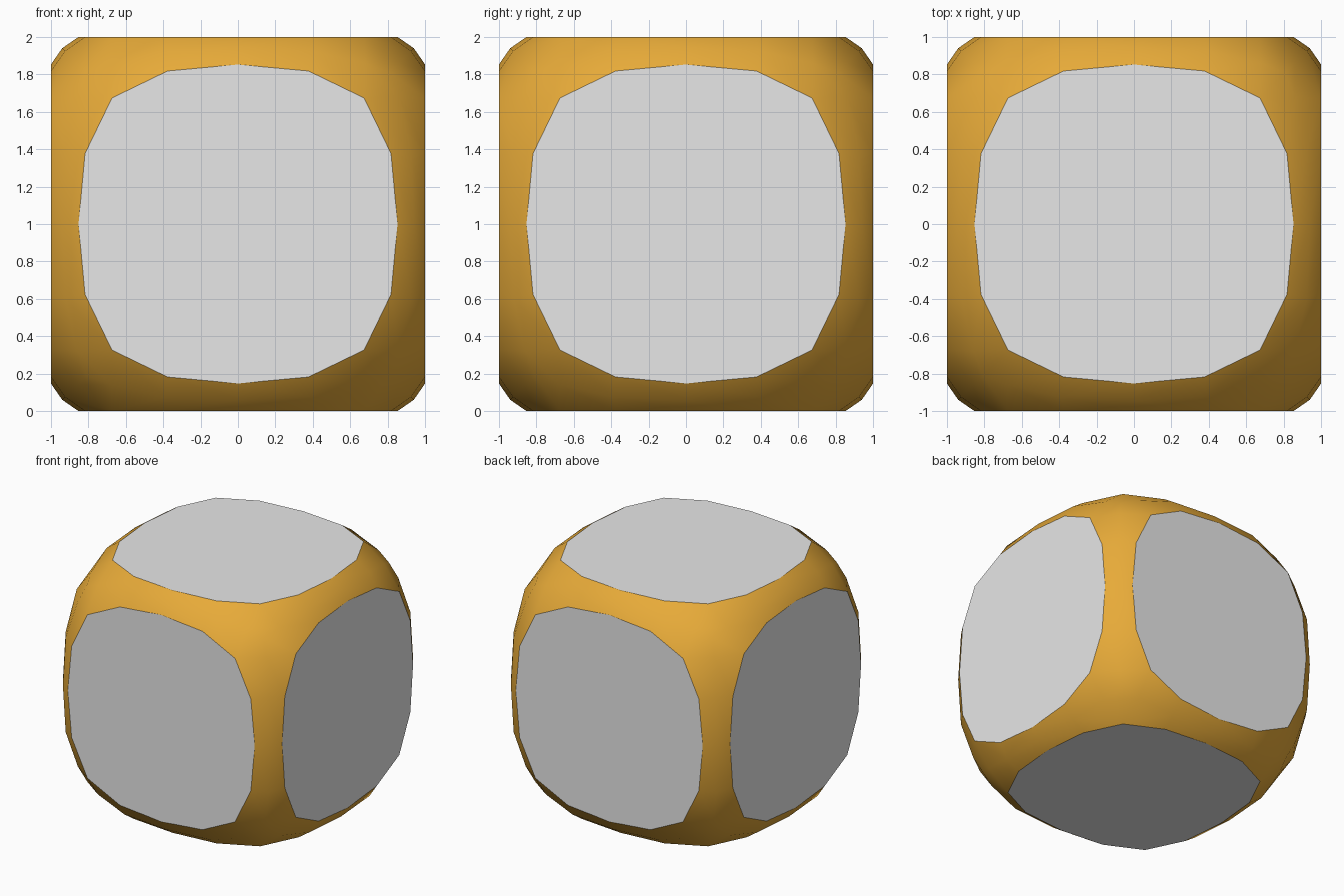
import bpy
import bmesh
from mathutils import Vector

cube = bpy.data.objects.get("Cube")
if cube:
    bpy.data.objects.remove(cube, do_unlink=True)


def make_material(name, rgb):
    mat = bpy.data.materials.new(name)
    mat.use_nodes = True
    color = (*rgb, 1.0)
    mat.diffuse_color = color
    mat.node_tree.nodes["Principled BSDF"].inputs["Base Color"].default_value = color
    return mat


gold = make_material("gold", (0.83, 0.42, 0.042))
light_grey = make_material("light_grey", (0.8, 0.8, 0.8))

# Rounded profile of one octant, keyed by lattice steps sorted high to low
ROUNDED = {
    (3, 2, 0): (1, 0.853, 0),
    (3, 2, 1): (1, 0.818, 0.377),
    (3, 2, 2): (1, 0.674, 0.674),
    (3, 3, 0): (0.94, 0.94, 0),
    (3, 3, 1): (0.925, 0.925, 0.39),
    (3, 3, 2): (0.86, 0.86, 0.68),
    (3, 3, 3): (0.81, 0.81, 0.81),
}


def rounded_position(co):
    """Move a cube lattice point onto the rounded block."""
    steps = [round(c * 3) for c in co]
    order = sorted(range(3), key=lambda axis: -abs(steps[axis]))
    key = tuple(abs(steps[axis]) for axis in order)
    target = ROUNDED.get(key)
    if target is None:
        target = (1, key[1] * 0.38, key[2] * 0.38)
    result = Vector()
    for axis, value in zip(order, target):
        result[axis] = value if steps[axis] >= 0 else -value
    return result


# Block: a gridded cube, rounded at edges and corners
bm = bmesh.new()
bmesh.ops.create_cube(bm, size=2)
bmesh.ops.subdivide_edges(bm, edges=bm.edges[:], cuts=5, use_grid_fill=True)
for vert in bm.verts:
    vert.co = rounded_position(vert.co)

# Flat panels: merge the level part of every side into one face
for axis in range(3):
    for side in (-1, 1):
        level = [f for f in bm.faces
                 if all(abs(v.co[axis] - side) < 0.001 for v in f.verts)]
        bmesh.ops.dissolve_faces(bm, faces=level, use_verts=False)
loose = [v for v in bm.verts if not v.link_faces]
bmesh.ops.delete(bm, geom=loose, context="VERTS")

# Grey flat panels, smooth gold rim, crisp line between them
bm.normal_update()
for face in bm.faces:
    panel = len(face.verts) > 4
    face.material_index = 1 if panel else 0
    face.smooth = not panel
for edge in bm.edges:
    edge.smooth = len({f.material_index for f in edge.link_faces}) == 1

bmesh.ops.translate(bm, verts=bm.verts[:], vec=(0, 0, 1))
mesh = bpy.data.meshes.new("rounded_block")
bm.to_mesh(mesh)
bm.free()
mesh.materials.append(gold)
mesh.materials.append(light_grey)
block = bpy.data.objects.new("rounded_block", mesh)
bpy.context.scene.collection.objects.link(block)
